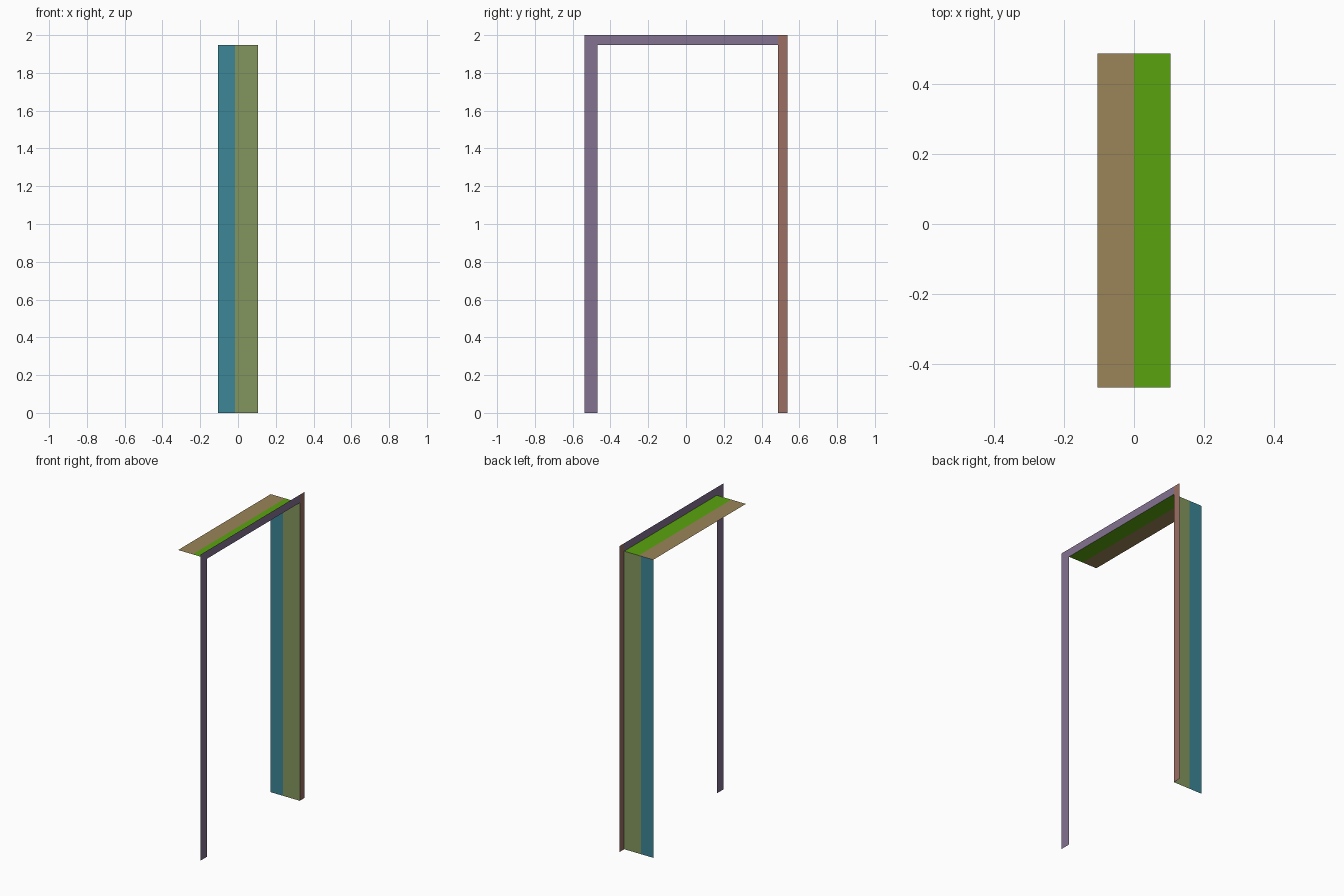
import bpy

cube = bpy.data.objects.get("Cube")
if cube:
    bpy.data.objects.remove(cube, do_unlink=True)


def material(name, hex_code):
    """Flat material from an sRGB hex colour."""
    srgb = [int(hex_code[i:i + 2], 16) / 255 for i in (0, 2, 4)]
    linear = [c / 12.92 if c <= 0.04045 else ((c + 0.055) / 1.055) ** 2.4 for c in srgb]
    mat = bpy.data.materials.new(name)
    mat.use_nodes = True
    mat.diffuse_color = (*linear, 1)
    mat.node_tree.nodes["Principled BSDF"].inputs["Base Color"].default_value = (*linear, 1)
    return mat


def sheet(name, mat, axis, level, u, v):
    """Flat rectangle perpendicular to an axis; u and v span the other two axes."""
    corners = [(u[0], v[0]), (u[1], v[0]), (u[1], v[1]), (u[0], v[1])]
    verts = []
    for a, b in corners:
        point = [a, b]
        point.insert(axis, level)
        verts.append(point)
    mesh = bpy.data.meshes.new(name)
    # Keep normals pointing along the positive axis
    mesh.from_pydata(verts, [], [(3, 2, 1, 0) if axis == 1 else (0, 1, 2, 3)])
    mesh.materials.append(mat)
    obj = bpy.data.objects.new(name, mesh)
    bpy.context.collection.objects.link(obj)
    return obj


X, Y, Z = 0, 1, 2
DEPTH = 0.105                   # half depth of the frame
FRONT, BACK = -0.538, 0.538     # outer edges of the casing
OPEN_F, OPEN_B = -0.468, 0.488  # edges of the doorway
HEAD, TOP = 1.948, 2.0
SPLIT = -0.015                  # colour change on the jamb

purple = material("dusty purple", "857292")
brown = material("red brown", "9B6F62")
teal = material("teal", "3C8696")
olive = material("olive", "84965E")
tan = material("tan", "9B8458")
green = material("bright green", "5AA30E")

# Casing: flat trim around the doorway
sheet("casing_front_post", purple, X, DEPTH, (FRONT, OPEN_F), (0, TOP))
sheet("casing_header", purple, X, DEPTH, (OPEN_F, OPEN_B), (HEAD, TOP))
sheet("casing_back_post", brown, X, DEPTH, (OPEN_B, BACK), (0, TOP))

# Jamb: upright lining at the back of the doorway
sheet("jamb_inner_panel", teal, Y, OPEN_B, (-DEPTH, SPLIT), (0, HEAD))
sheet("jamb_outer_panel", olive, Y, OPEN_B, (SPLIT, DEPTH), (0, HEAD))

# Head lining: underside of the doorway top
sheet("head_inner_panel", tan, Z, HEAD, (-DEPTH, 0), (OPEN_F, OPEN_B))
sheet("head_outer_panel", green, Z, HEAD, (0, DEPTH), (OPEN_F, OPEN_B))
